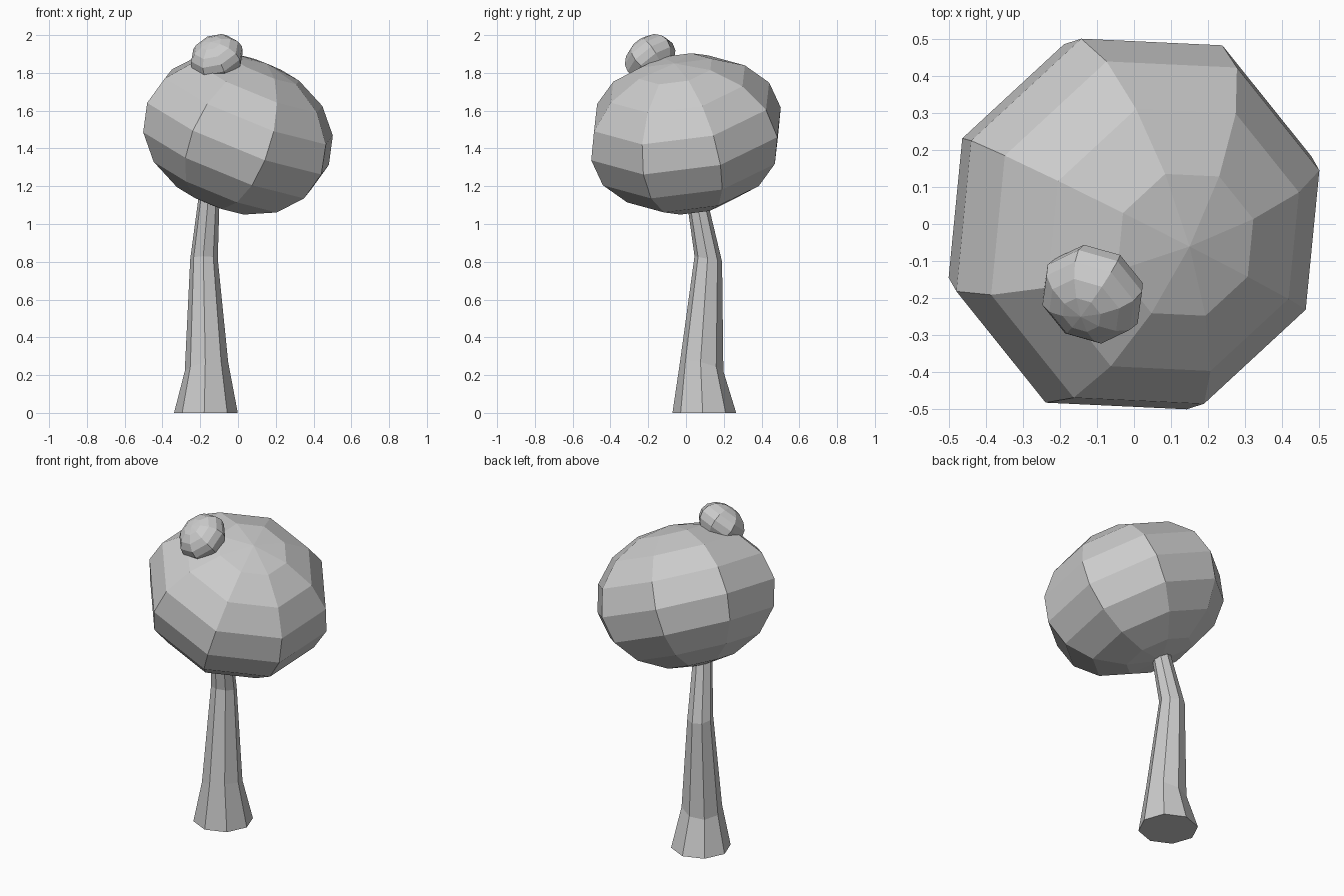
import bpy, bmesh, math
from mathutils import Vector, Matrix

if "Cube" in bpy.data.objects:
    bpy.data.objects.remove(bpy.data.objects["Cube"])


def finish(bm, name):
    bmesh.ops.recalc_face_normals(bm, faces=bm.faces[:])
    mesh = bpy.data.meshes.new(name)
    bm.to_mesh(mesh)
    bm.free()
    obj = bpy.data.objects.new(name, mesh)
    bpy.context.collection.objects.link(obj)


def blob(name, centre, axis, meridian, radius, half_height):
    """Eight-sided squashed ball: axis points to the pole, meridian to one edge line."""
    n = Vector(axis).normalized()
    m = Vector(meridian)
    u = (m - n * m.dot(n)).normalized()
    w = n.cross(u)
    frame = Matrix((u * radius, w * radius, n * half_height)).transposed().to_4x4()
    bm = bmesh.new()
    bmesh.ops.create_uvsphere(bm, u_segments=8, v_segments=8, radius=1,
                              matrix=Matrix.Translation(centre) @ frame)
    finish(bm, name)


# Leafy crown, leaning to the right
blob("crown", (0, 0, 1.477), (0.37, -0.15, 0.917), (0.443, 0.168, -0.151), 0.54, 0.407)

# Small leaf cluster sitting on the crown
blob("leaf_cluster", (-0.112, -0.19, 1.882), (-0.3, -0.57, 0.76), (0.6, 0.8, 0.8), 0.146, 0.107)

# Bent trunk: centre x, y, z, radius, ring slope along x and y
rings = [
    (-0.17, 0.097, 0.00, 0.169, 0.0, 0.0),
    (-0.167, 0.083, 0.245, 0.115, 0.2, -0.22),
    (-0.18, 0.118, 0.815, 0.073, 0.0, -0.2),
    (-0.155, 0.06, 1.12, 0.057, 0.0, -0.2),
    (-0.145, 0.045, 1.20, 0.055, 0.0, -0.2),
]
bm = bmesh.new()
loops = []
for cx, cy, cz, r, sx, sy in rings:
    loop = []
    for i in range(8):
        a = math.radians(45 * i - 3)
        dx, dy = r * math.cos(a), r * math.sin(a)
        loop.append(bm.verts.new((cx + dx, cy + dy, cz + sx * dx + sy * dy)))
    loops.append(loop)
for lo, hi in zip(loops, loops[1:]):
    for i in range(8):
        j = (i + 1) % 8
        bm.faces.new((lo[i], lo[j], hi[j], hi[i]))
bm.faces.new(loops[0][::-1])
bm.faces.new(loops[-1])
finish(bm, "trunk")
